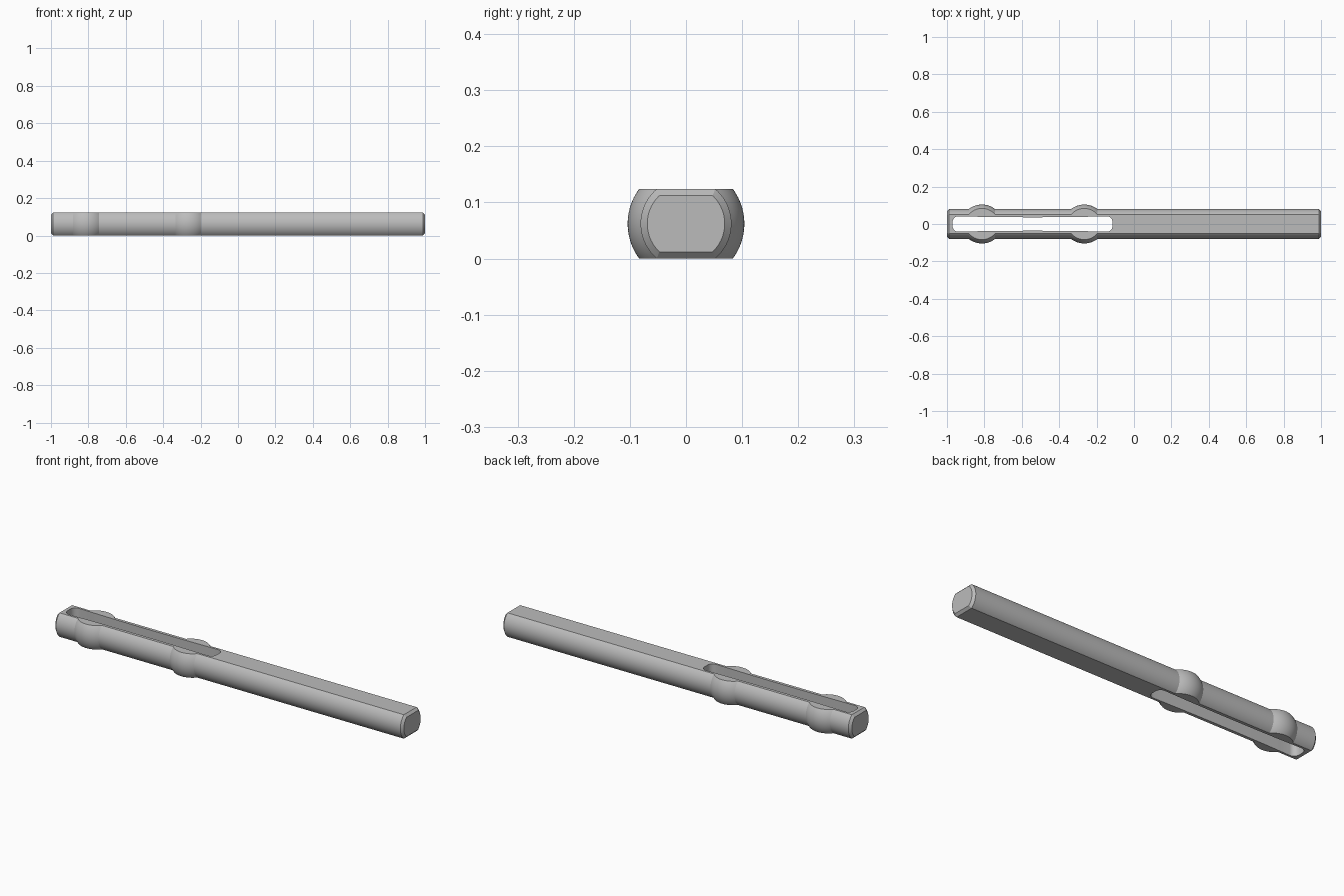
import bpy, bmesh, math
from mathutils import Matrix, Vector

if "Cube" in bpy.data.objects:
    bpy.data.objects.remove(bpy.data.objects["Cube"])

MID_Z = 0.062
BODY_R, BULGE_R, CHAMFER = 0.081, 0.104, 0.012
BULGES, BULGE_HALF = (-0.813, -0.266), 0.069
SLOT_START, SLOT_END = -0.97, -0.115

steel = bpy.data.materials.new("steel grey")
steel.use_nodes = True
grey = (0.5, 0.5, 0.5, 1)
steel.diffuse_color = grey
steel.node_tree.nodes["Principled BSDF"].inputs["Base Color"].default_value = grey


def add_object(name, bm):
    bmesh.ops.remove_doubles(bm, verts=bm.verts, dist=1e-6)
    bmesh.ops.recalc_face_normals(bm, faces=bm.faces)
    mesh = bpy.data.meshes.new(name)
    bm.to_mesh(mesh)
    bm.free()
    mesh.materials.append(steel)
    obj = bpy.data.objects.new(name, mesh)
    bpy.context.collection.objects.link(obj)
    return obj


def prism(name, points, direction):
    """Extrude a closed outline along a direction."""
    bm = bmesh.new()
    face = bm.faces.new([bm.verts.new(p) for p in points])
    extruded = bmesh.ops.extrude_face_region(bm, geom=[face])["geom"]
    moved = [v for v in extruded if isinstance(v, bmesh.types.BMVert)]
    bmesh.ops.translate(bm, verts=moved, vec=direction)
    return add_object(name, bm)


def cut(target, tool, operation):
    mod = target.modifiers.new(tool.name, 'BOOLEAN')
    mod.operation, mod.object, mod.solver = operation, tool, 'EXACT'
    bpy.context.view_layer.objects.active = target
    bpy.ops.object.modifier_apply(modifier=mod.name)
    bpy.data.objects.remove(tool)


# Round shaft with two barrel-shaped bulges, turned about its long axis
rise = BULGE_R - BODY_R
arc_r = (BULGE_HALF ** 2 + rise ** 2) / (2 * rise)
profile = [(-1, 0), (-1, BODY_R - CHAMFER), (-1 + CHAMFER, BODY_R)]
for centre in BULGES:
    for i in range(17):
        dx = BULGE_HALF * (i / 8 - 1)
        profile.append((centre + dx, BULGE_R - arc_r + math.sqrt(arc_r ** 2 - dx ** 2)))
profile += [(1 - CHAMFER, BODY_R), (1, BODY_R - CHAMFER), (1, 0)]

bm = bmesh.new()
verts = [bm.verts.new((x, r, MID_Z)) for x, r in profile]
edges = [bm.edges.new(pair) for pair in zip(verts, verts[1:])]
bmesh.ops.spin(bm, geom=verts + edges, cent=(0, 0, MID_Z), axis=(1, 0, 0),
               angle=math.tau, steps=96)
pin = add_object("slotted_pin", bm)

# Flats on top and bottom, chamfered at both ends
top, c = 2 * MID_Z, CHAMFER
side = [(-1.01, c), (-1, c), (-1 + c, 0), (1 - c, 0), (1, c), (1.01, c),
        (1.01, top - c), (1, top - c), (1 - c, top), (-1 + c, top),
        (-1, top - c), (-1.01, top - c)]
cut(pin, prism("flats", [(x, -0.2, z) for x, z in side], (0, 0.4, 0)), 'INTERSECT')

# Through slot with rounded corners and slightly bowed walls
corner, end_half, mid_half = 0.03, 0.041, 0.036
centre, half = (SLOT_START + SLOT_END) / 2, (SLOT_END - SLOT_START) / 2
quarter = []
for i in range(9):
    a = i / 8 * math.pi / 2
    quarter.append((half - corner + corner * math.cos(a),
                    end_half - corner + corner * math.sin(a)))
for i in range(1, 9):
    t = 1 - i / 8
    quarter.append(((half - corner) * t, mid_half + (end_half - mid_half) * t * t))
upper = quarter + [(-x, y) for x, y in reversed(quarter[:-1])]
outline = upper + [(x, -y) for x, y in reversed(upper)]
cut(pin, prism("slot", [(centre + x, y, -0.1) for x, y in outline], (0, 0, 0.4)), 'DIFFERENCE')

bpy.ops.object.select_all(action='DESELECT')
pin.select_set(True)
bpy.context.view_layer.objects.active = pin
bpy.ops.object.shade_smooth_by_angle(angle=math.radians(15))
